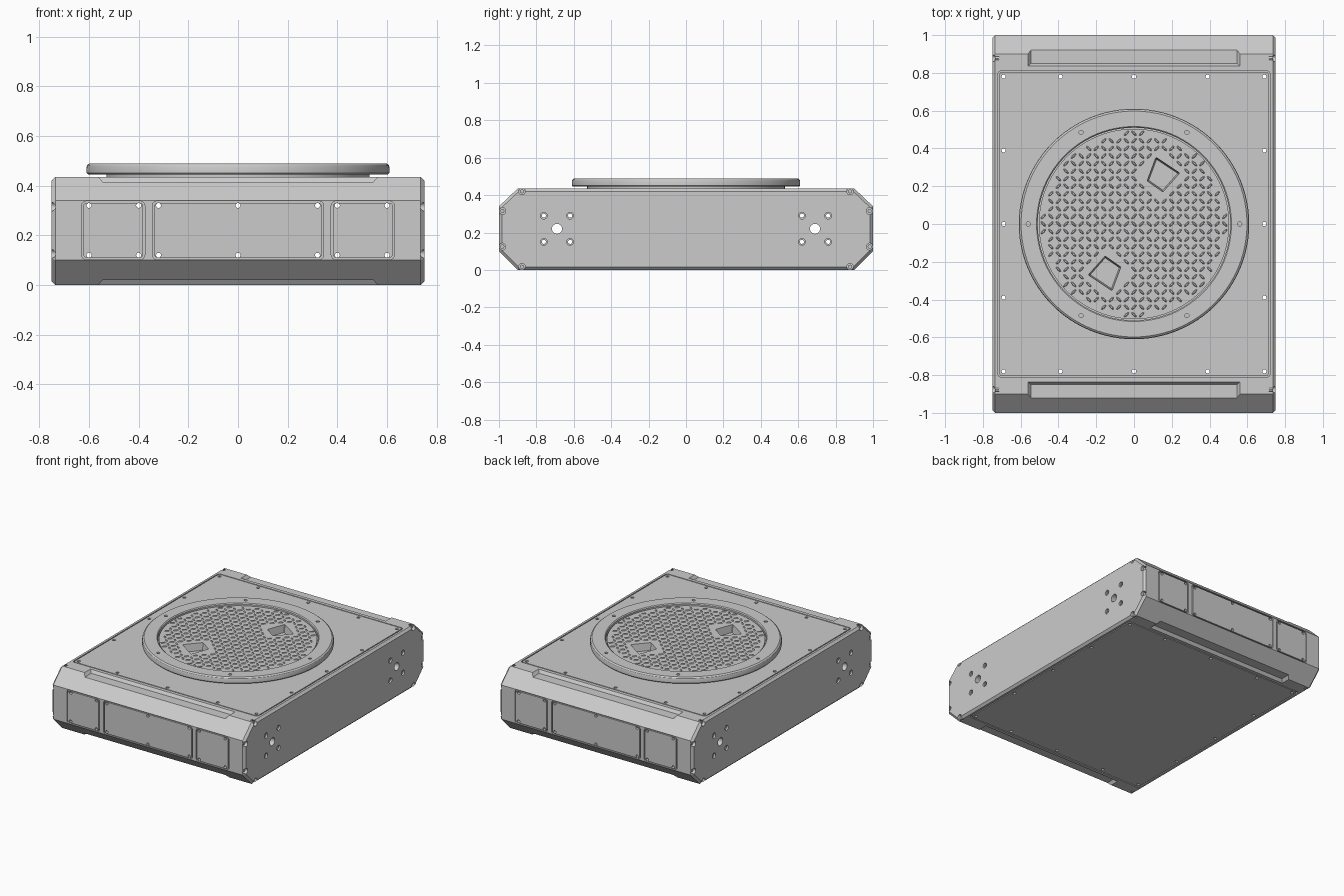
import bpy, bmesh
from math import sin, cos, pi, radians, hypot

if "Cube" in bpy.data.objects:
    bpy.data.objects.remove(bpy.data.objects["Cube"])

TOP, HW = 0.435, 0.75
AX = {'x': lambda u, v, w: (w, u, v), 'y': lambda u, v, w: (u, w, v), 'z': lambda u, v, w: (u, v, w)}
SIGNS = (-1, 1)


def circle(cx, cy, r, n=20):
    return [(cx + r * cos(2 * pi * i / n), cy + r * sin(2 * pi * i / n)) for i in range(n)]


def rrect(x0, x1, y0, y1, r, n=4):
    pts = []
    for k, (cx, cy) in enumerate([(x1 - r, y1 - r), (x0 + r, y1 - r), (x0 + r, y0 + r), (x1 - r, y0 + r)]):
        for i in range(n + 1):
            a = pi / 2 * (k + i / n)
            pts.append((cx + r * cos(a), cy + r * sin(a)))
    return pts


def rect(x0, x1, y0, y1):
    return [(x0, y0), (x1, y0), (x1, y1), (x0, y1)]


def make(name, prisms):
    """Mesh from prisms: (axis, outline, start, end[, end outline])."""
    bm = bmesh.new()
    for axis, pts, a, b, *end in prisms:
        lo = [bm.verts.new(AX[axis](u, v, a)) for u, v in pts]
        hi = [bm.verts.new(AX[axis](u, v, b)) for u, v in (end[0] if end else pts)]
        bm.faces.new(lo)
        bm.faces.new(hi)
        for i in range(len(lo)):
            j = (i + 1) % len(lo)
            bm.faces.new((lo[i], lo[j], hi[j], hi[i]))
    return finish(name, bm)


def finish(name, bm):
    bmesh.ops.recalc_face_normals(bm, faces=bm.faces)
    me = bpy.data.meshes.new(name)
    bm.to_mesh(me)
    bm.free()
    ob = bpy.data.objects.new(name, me)
    bpy.context.collection.objects.link(ob)
    return ob


def apply(ob, mod):
    bpy.context.view_layer.objects.active = ob
    bpy.ops.object.modifier_apply(modifier=mod.name)


def cut(obs, prisms):
    cutter = make("cutter", prisms)
    cutter.hide_render = True
    for ob in obs:
        m = ob.modifiers.new("cut", 'BOOLEAN')
        m.operation, m.solver, m.object = 'DIFFERENCE', 'EXACT', cutter
        apply(ob, m)
    bpy.data.objects.remove(cutter)


# Chamfered hollow housing
def shell(d):
    half = [(1 - d, 0.1 + d * .4), (1 - d, 0.34 - d * .4), (0.9 - d * .4, TOP - d), (0.9 - d * .4, d)]
    return half[:3] + [(-y, z) for y, z in half[2::-1]] + [(-half[3][0], d), half[3]]


body = make("housing", [('x', shell(0), -HW, HW)])
bev = body.modifiers.new("bevel", 'BEVEL')
bev.width, bev.segments, bev.limit_method, bev.angle_limit = 0.015, 1, 'ANGLE', radians(60)
apply(body, bev)
cut([body], [('x', shell(0.04), -0.71, 0.71)])

# Finger recesses along the top and bottom ends
recess = []
for s in SIGNS:
    def band(x, y):
        return rect(-x, x, *sorted((s * y, s * 1.05)))
    recess += [('z', band(0.545, 0.85), 0.415, 0.445, band(0.57, 0.828)),
               ('z', band(0.545, 0.85), 0.02, -0.01, band(0.57, 0.828))]
cut([body], recess)

# Panels sitting in shallow pockets with a narrow seam around them
DEPTH, SEAM = 0.012, 0.007
pockets, panels = [], []


def panel(name, axis, x0, x1, y0, y1, face, out):
    inner = face - out * DEPTH
    pockets.append((axis, rrect(x0, x1, y0, y1, 0.02), inner, face + out * 0.01))
    panels.append((name, (axis, rrect(x0 + SEAM, x1 - SEAM, y0 + SEAM, y1 - SEAM, 0.015), inner, face)))


panel("top_panel", 'z', -0.72, 0.72, -0.812, 0.812, TOP, 1)
panel("bottom_panel", 'z', -0.72, 0.72, -0.812, 0.812, 0, -1)
for s, side in ((-1, "front"), (1, "back")):
    panel(side + "_centre_panel", 'y', -0.345, 0.345, 0.102, 0.338, s, s)
    panel(side + "_left_panel", 'y', -0.63, -0.375, 0.102, 0.338, s, s)
    panel(side + "_right_panel", 'y', 0.375, 0.63, 0.102, 0.338, s, s)
cut([body], pockets)
panel_obs = [make(n, [p]) for n, p in panels]

# Screw holes through panels and housing, and the hatch opening
spots = [(x, s * 0.78) for x in (-0.69, -0.39, 0, 0.39, 0.69) for s in SIGNS]
spots += [(s * 0.69, y) for s in SIGNS for y in (-0.39, 0, 0.39)]
cut([body] + panel_obs[:2], [('z', circle(x, y, 0.011, 12), -0.1, 0.6) for x, y in spots])
cut([body, panel_obs[0]], [('z', circle(0, 0, 0.49, 96), 0.3, 0.6)])
cut([body] + panel_obs[2:], [('y', circle(x, z, 0.01, 12), -1.1, 1.1)
                             for x in (-0.6, -0.4, -0.32, 0, 0.32, 0.4, 0.6) for z in (0.12, 0.32)])

# Side mounting holes: one large and four countersunk small ones at each end
big = [(s * 0.69, 0.22) for s in SIGNS]
small = [(y + a * 0.07, z + b * 0.07) for y, z in big for a in SIGNS for b in SIGNS]
cut([body], [('x', circle(y, z, 0.027), -0.9, 0.9) for y, z in big]
    + [('x', circle(y, z, 0.011), -0.9, 0.9) for y, z in small])
cut([body], [('x', circle(y, z, 0.018), s * 0.738, s * 0.8) for y, z in small for s in SIGNS])

# Corner bolt notches and bolts
corners = [(s * y, z) for s in SIGNS for y, z in ((0.877, 0.42), (0.982, 0.315), (0.982, 0.125), (0.877, 0.017))]
cut([body], [('x', circle(y, z, 0.018), s * 0.715, s * 0.8) for y, z in corners for s in SIGNS])
make("corner_bolts", [('x', circle(y, z, 0.011, 12), s * 0.70, s * 0.735) for y, z in corners for s in SIGNS])

# Hatch ring, lathed
profile = [(0.51, 0.425), (0.53, 0.425), (0.53, 0.445), (0.604, 0.445), (0.61, 0.451), (0.61, 0.474),
           (0.607, 0.483), (0.598, 0.49), (0.516, 0.49), (0.51, 0.484)]
N = 96
bm = bmesh.new()
rings = [[bm.verts.new((r * cos(2 * pi * i / N), r * sin(2 * pi * i / N), z)) for r, z in profile] for i in range(N)]
for i in range(N):
    a, b = rings[i], rings[(i + 1) % N]
    for k in range(len(profile)):
        m = (k + 1) % len(profile)
        bm.faces.new((a[k], b[k], b[m], a[m]))
ring = finish("hatch_ring", bm)
cut([ring], [('z', circle(0.56 * cos(k * pi / 3), 0.56 * sin(k * pi / 3), 0.011, 14), 0.468, 0.52) for k in range(6)])

# Hatch lid with two hand pockets
LID = 0.476
lid = make("hatch_lid", [('z', circle(0, 0, 0.504, N), 0.405, LID)])
quad = [(0.116, 0.354), (0.243, 0.27), (0.153, 0.169), (0.069, 0.228)]
CX, CY = 0.145, 0.255


def rounded(pts, t=0.1):
    out = []
    for i, p in enumerate(pts):
        for q, f in ((pts[i - 1], t), (pts[i - 1], t / 4), (pts[(i + 1) % 4], t / 4), (pts[(i + 1) % 4], t)):
            out.append((p[0] + (q[0] - p[0]) * f, p[1] + (q[1] - p[1]) * f))
    return out


hand = []
for s in SIGNS:
    top = [(s * x, s * y) for x, y in rounded(quad)]
    floor = [(s * CX + (x - s * CX) * 0.88, s * CY + (y - s * CY) * 0.88) for x, y in top]
    hand.append(('z', floor, 0.425, LID + 0.002, top))
cut([lid], hand)

# Raised tread pattern: low lens-shaped bumps in alternating directions
bm = bmesh.new()
STEP = 0.04
for i in range(-13, 14):
    for j in range(-13, 14):
        x, y = i * STEP, j * STEP
        near = min(hypot(x - s * CX, y - s * CY) for s in SIGNS)
        if hypot(x, y) > 0.482 or near < 0.108:
            continue
        a = pi / 4 if (i + j) % 2 else -pi / 4
        loops = []
        for scale, z in ((1, LID - 0.001), (0.55, LID + 0.005)):
            loop = []
            for u, v in circle(0, 0, scale, 8):
                u, v = u * 0.019, v * 0.007
                loop.append(bm.verts.new((x + u * cos(a) - v * sin(a), y + u * sin(a) + v * cos(a), z)))
            loops.append(loop)
        for k in range(8):
            m = (k + 1) % 8
            bm.faces.new((loops[0][k], loops[0][m], loops[1][m], loops[1][k]))
        bm.faces.new(loops[1])
finish("tread_bumps", bm)

# Smooth round parts, keep edges crisp
bpy.ops.object.select_all(action='SELECT')
bpy.context.view_layer.objects.active = body
bpy.ops.object.shade_smooth_by_angle(angle=radians(30))
